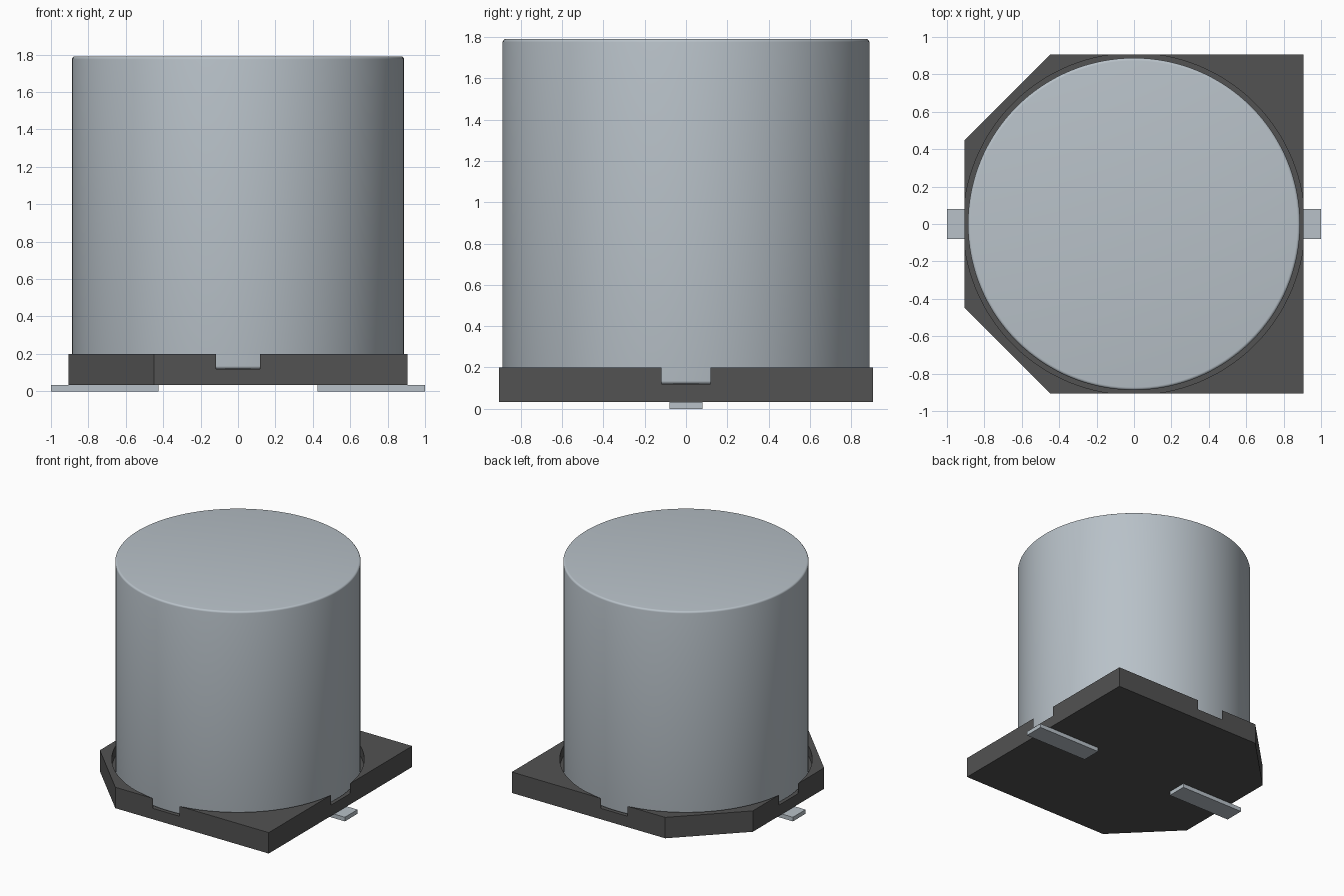
import bpy, bmesh, math

cube = bpy.data.objects.get("Cube")
if cube:
    bpy.data.objects.remove(cube, do_unlink=True)


def material(name, rgb):
    m = bpy.data.materials.new(name)
    m.use_nodes = True
    col = (*rgb, 1.0)
    m.diffuse_color = col
    bsdf = next(n for n in m.node_tree.nodes if n.type == 'BSDF_PRINCIPLED')
    bsdf.inputs["Base Color"].default_value = col
    return m


ALUMINIUM = material("aluminium grey", (0.48, 0.535, 0.58))
PLASTIC = material("dark plastic", (0.085, 0.085, 0.085))


def prism(name, outline, z0, z1, mat):
    """Extrude a counter-clockwise xy outline from z0 to z1."""
    bm = bmesh.new()
    face = bm.faces.new([bm.verts.new((x, y, z0)) for x, y in outline])
    top = bmesh.ops.extrude_face_region(bm, geom=[face])["geom"]
    verts = [v for v in top if isinstance(v, bmesh.types.BMVert)]
    bmesh.ops.translate(bm, verts=verts, vec=(0, 0, z1 - z0))
    bmesh.ops.recalc_face_normals(bm, faces=bm.faces)
    mesh = bpy.data.meshes.new(name)
    bm.to_mesh(mesh)
    bm.free()
    mesh.materials.append(mat)
    obj = bpy.data.objects.new(name, mesh)
    bpy.context.collection.objects.link(obj)
    return obj


def circle(r, n=128):
    return [(r * math.cos(2 * math.pi * i / n), r * math.sin(2 * math.pi * i / n))
            for i in range(n)]


def activate(obj):
    bpy.ops.object.select_all(action='DESELECT')
    obj.select_set(True)
    bpy.context.view_layer.objects.active = obj


H, C = 0.905, 0.45                    # base half width, chamfer start
BOTTOM, FLOOR, RIM, TOP = 0.033, 0.12, 0.2, 1.79

# Base plate with two chamfered corners
base = prism("base_plate", [(H, -H), (H, H), (-C, H), (-H, C), (-H, -C), (-C, -H)],
             BOTTOM, RIM, PLASTIC)

# Round socket, slightly wider than the plate so it opens a notch on each side
cutter = prism("socket_cutter", circle(0.913), FLOOR, RIM + 0.2, PLASTIC)
cutter.hide_render = True
cut = base.modifiers.new("socket", 'BOOLEAN')
cut.operation, cut.solver, cut.object = 'DIFFERENCE', 'EXACT', cutter
activate(base)
bpy.ops.object.modifier_apply(modifier=cut.name)
bpy.data.objects.remove(cutter, do_unlink=True)
bpy.ops.object.shade_smooth_by_angle(angle=math.radians(30))

# Can with softly rounded rims
can = prism("can", circle(0.888), FLOOR, TOP, ALUMINIUM)
bev = can.modifiers.new("rim_rounding", 'BEVEL')
bev.width, bev.segments = 0.015, 4
bev.limit_method, bev.angle_limit = 'ANGLE', math.radians(40)
activate(can)
bpy.ops.object.modifier_apply(modifier=bev.name)
bpy.ops.object.shade_smooth_by_angle(angle=math.radians(30))

# Flat terminals under the base
for side, s in (("left", 1), ("right", -1)):
    x0, x1 = sorted((s * 0.425, s * 1.0))
    prism(side + "_terminal", [(x0, -0.08), (x1, -0.08), (x1, 0.08), (x0, 0.08)],
          0.0, BOTTOM, ALUMINIUM)
